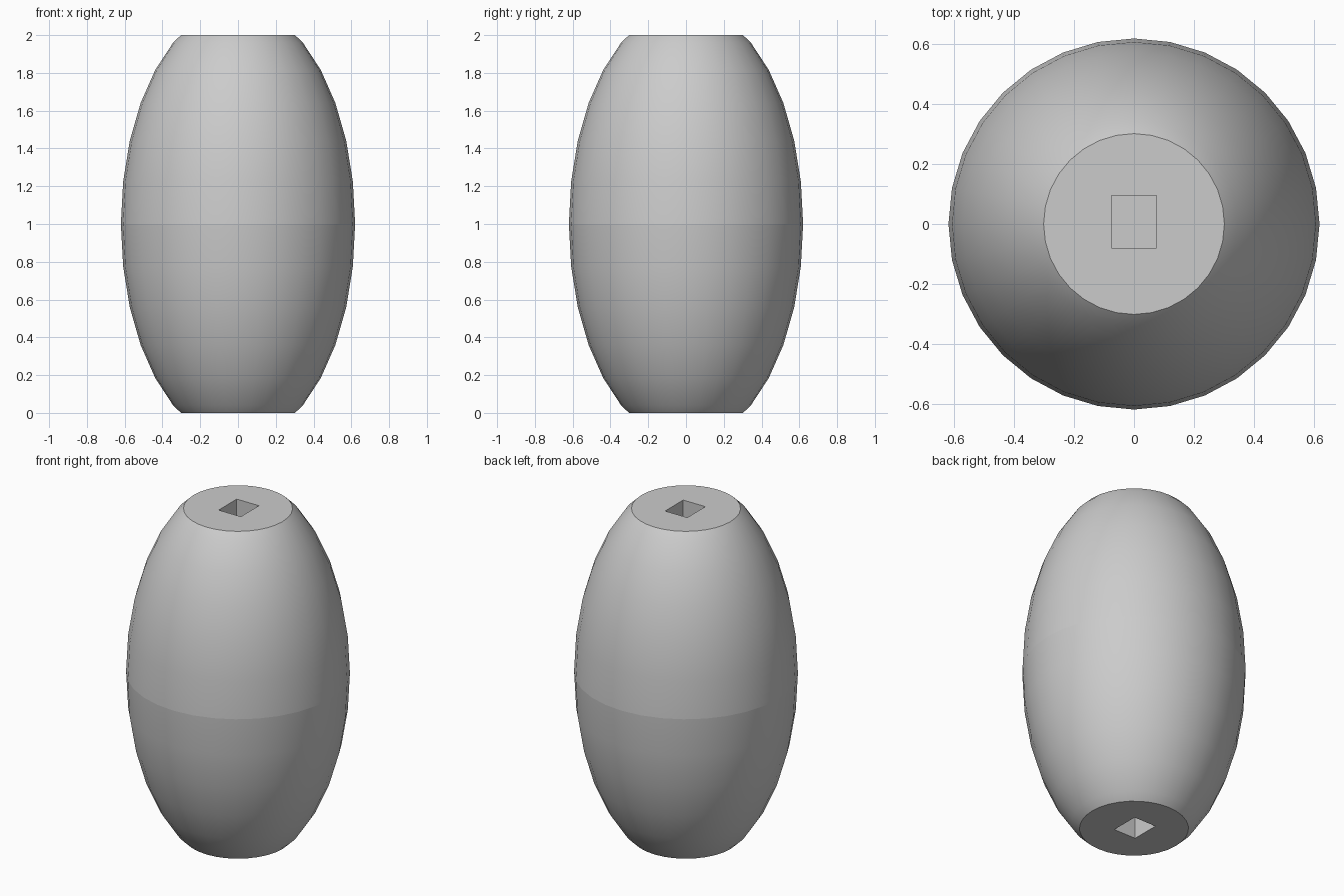
import bpy, bmesh, math

if "Cube" in bpy.data.objects:
    bpy.data.objects.remove(bpy.data.objects["Cube"], do_unlink=True)

RADIUS, HEIGHT, SEGMENTS = 0.62, 1.153, 32   # stretched sphere, cut flat at the ends
STEP = 2 * math.pi / SEGMENTS

grey = bpy.data.materials.new("plain grey")
grey.use_nodes = True
grey.diffuse_color = (0.6, 0.6, 0.6, 1)
grey.node_tree.nodes["Principled BSDF"].inputs["Base Color"].default_value = (0.6, 0.6, 0.6, 1)

# Profile of one half, from the middle seam to the flat end
profile = [(RADIUS * math.cos(k * STEP), HEIGHT * math.sin(k * STEP)) for k in range(6)]
profile.append((0.302, 1.0))

bm = bmesh.new()
rings = [[bm.verts.new((r * math.cos(i * STEP), r * math.sin(i * STEP), z))
          for i in range(SEGMENTS)] for r, z in profile]
for low, high in zip(rings, rings[1:]):
    for i in range(SEGMENTS):
        j = (i + 1) % SEGMENTS
        bm.faces.new((low[i], low[j], high[j], high[i]))


# Square socket sunk into the flat end
def square(z):
    return [bm.verts.new((x, y, z)) for x, y in
            ((0.075, -0.08), (0.075, 0.095), (-0.075, 0.095), (-0.075, -0.08))]


mouth, floor = square(1.0), square(0.6)
for i in range(4):
    j = (i + 1) % 4
    bm.faces.new((mouth[j], mouth[i], floor[i], floor[j]))
bm.faces.new(floor)

# Flat end between the outer rim and the socket, one fan per side of the square
rim = rings[-1]
quarter = SEGMENTS // 4
for side in range(4):
    first = side * quarter - quarter // 2
    arc = [rim[(first + n) % SEGMENTS] for n in range(quarter + 1)]
    bm.faces.new(arc + [mouth[(side + 1) % 4], mouth[side]])

bmesh.ops.translate(bm, verts=bm.verts, vec=(0, 0, 1))
mesh = bpy.data.meshes.new("barrel_body")
bm.to_mesh(mesh)
bm.free()
mesh.materials.append(grey)
body = bpy.data.objects.new("barrel_body", mesh)
bpy.context.collection.objects.link(body)

bpy.ops.object.select_all(action='DESELECT')
body.select_set(True)
bpy.context.view_layer.objects.active = body
bpy.ops.object.shade_smooth_by_angle(angle=math.radians(30))

# Lower half mirrored about the middle, leaving the seam unwelded
middle = bpy.data.objects.new("mirror_middle", None)
middle.location.z = 1
middle.hide_render = True
bpy.context.collection.objects.link(middle)
mirror = body.modifiers.new("lower_half", 'MIRROR')
mirror.use_axis = (False, False, True)
mirror.mirror_object = middle
mirror.use_mirror_merge = False
